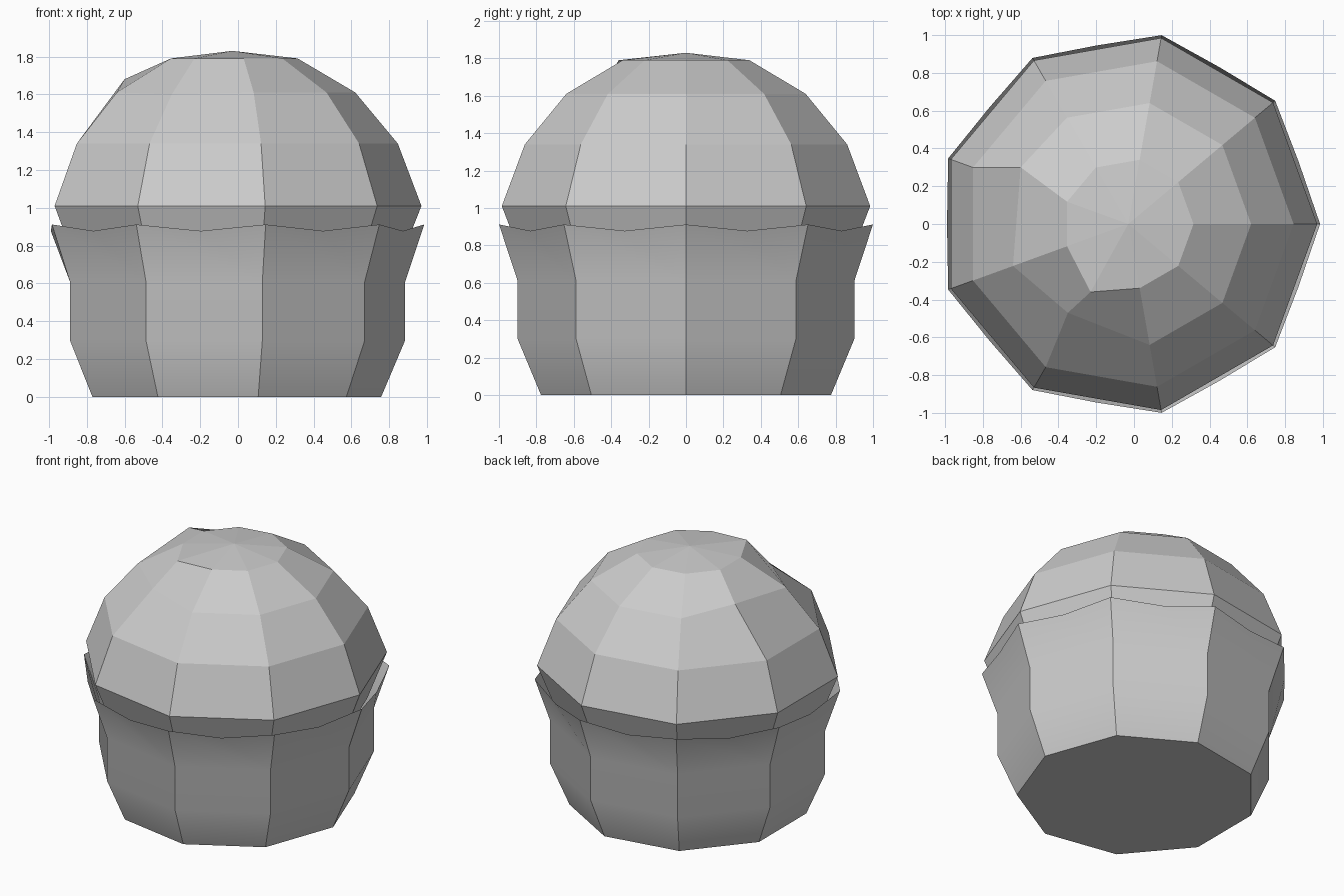
import bpy, bmesh
from math import cos, sin, radians
from mathutils import Vector

SIDES = 9
STEP = 360 / SIDES
CENTRE_X = -0.03

cube = bpy.data.objects.get("Cube")
if cube:
    bpy.data.objects.remove(cube, do_unlink=True)

grey = bpy.data.materials.new("plain_grey")
grey.use_nodes = True
tone = (0.6, 0.6, 0.6, 1)
grey.diffuse_color = tone
grey.node_tree.nodes["Principled BSDF"].inputs["Base Color"].default_value = tone


def polar(radius, angle, z):
    a = radians(angle)
    return Vector((CENTRE_X + radius * cos(a), radius * sin(a), z))


def ring(bm, radius, z):
    return [bm.verts.new(polar(radius, i * STEP, z)) for i in range(SIDES)]


def bridge(bm, low, high, middles=None):
    for i in range(SIDES):
        j = (i + 1) % SIDES
        face = [low[i], low[j], high[j], high[i]]
        if middles:
            face.insert(3, middles[i])
        bm.faces.new(face)


def finish(bm, name, smooth_angle=None):
    mesh = bpy.data.meshes.new(name)
    bm.to_mesh(mesh)
    bm.free()
    mesh.materials.append(grey)
    obj = bpy.data.objects.new(name, mesh)
    bpy.context.collection.objects.link(obj)
    if smooth_angle:
        bpy.ops.object.select_all(action='DESELECT')
        obj.select_set(True)
        bpy.context.view_layer.objects.active = obj
        bpy.ops.object.shade_smooth_by_angle(angle=radians(smooth_angle))


# Cup: flared nine-sided wall with a scalloped rim
bm = bmesh.new()
rings = [ring(bm, r, z) for r, z in
         [(0.787, 0), (0.914, 0.3), (0.914, 0.61), (1.015, 0.912)]]
dips = [bm.verts.new(polar(0.96, (i + 0.5) * STEP, 0.878)) for i in range(SIDES)]
bm.faces.new(rings[0][::-1])
bridge(bm, rings[0], rings[1])
bridge(bm, rings[1], rings[2])
bridge(bm, rings[2], rings[3], dips)
finish(bm, "cup", 30)

# Domed top: faceted, with its lower edge tucked inside the cup
bm = bmesh.new()
rings = [ring(bm, r, z) for r, z in
         [(0.87, 0.68), (1.0, 1.01), (0.875, 1.34), (0.65, 1.61), (0.345, 1.79)]]
apex = bm.verts.new((CENTRE_X, 0, 1.83))
bm.faces.new(rings[0][::-1])
for low, high in zip(rings, rings[1:]):
    bridge(bm, low, high)
for i in range(SIDES):
    bm.faces.new([rings[-1][i], rings[-1][(i + 1) % SIDES], apex])

# Irregular lump and dent on the dome
rings[3][4].co = (-0.6, 0.3, 1.68)
rings[3][6].co = (-0.35, -0.47, 1.6)
rings[4][6].co = (-0.23, -0.36, 1.79)
finish(bm, "domed_top")
